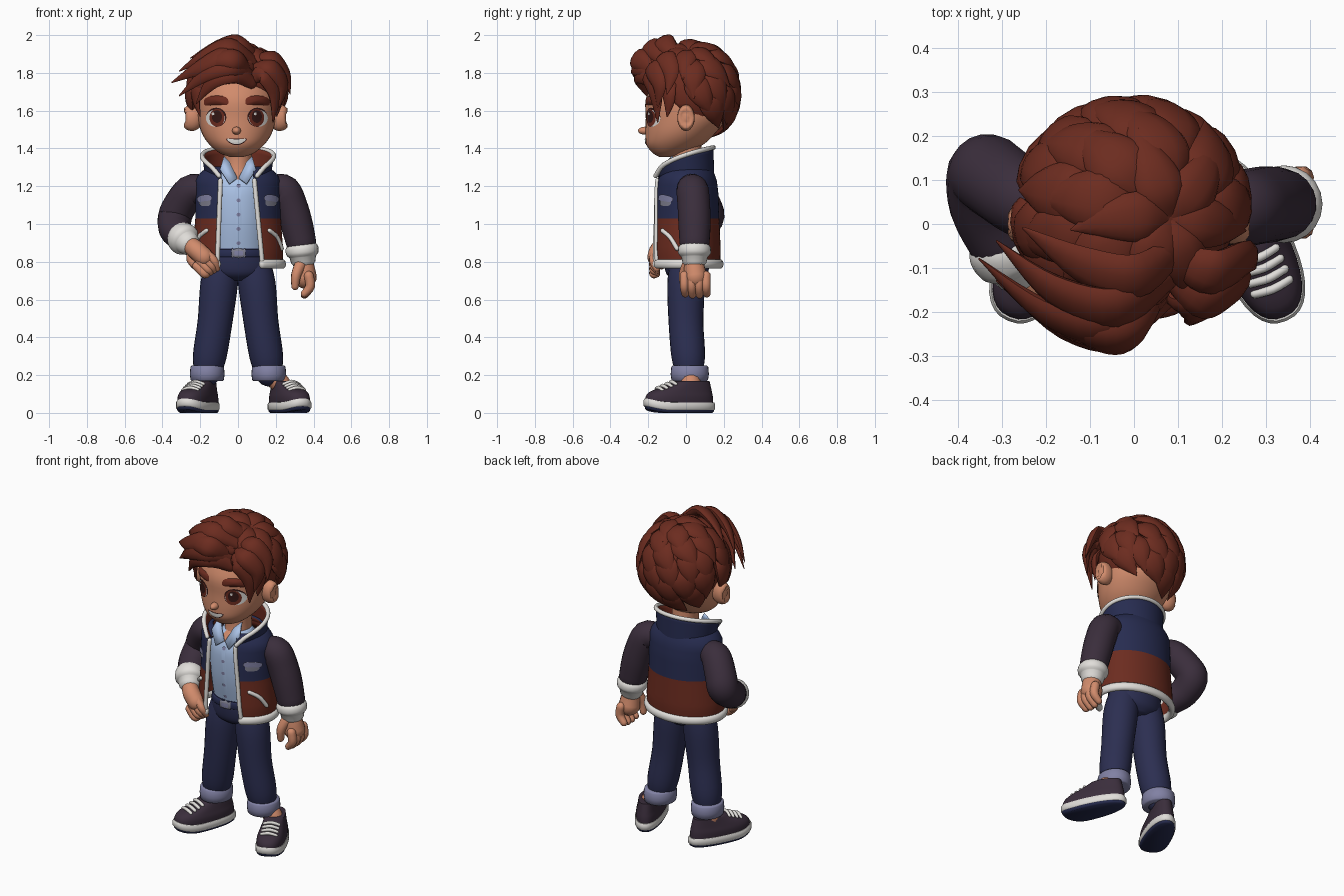
import bpy, bmesh, math, random
from math import sin, cos, pi, radians
from mathutils import Vector, Matrix
from mathutils.bvhtree import BVHTree

random.seed(4)
if bpy.data.objects.get("Cube"):
    bpy.data.objects.remove(bpy.data.objects["Cube"])


def material(name, rgb):
    m = bpy.data.materials.new(name)
    m.use_nodes = True
    m.diffuse_color = (*rgb, 1)
    m.node_tree.nodes["Principled BSDF"].inputs["Base Color"].default_value = (*rgb, 1)
    return m


rust = material("rust", (.15, .025, .014))
skin = material("skin", (.64, .26, .15))
navy = material("navy", (.02, .025, .08))
denim = material("denim", (.025, .028, .083))
plum = material("plum", (.043, .027, .045))
white = material("warm white", (.75, .73, .7))
blue = material("shirt blue", (.42, .56, .82))
lavender = material("lavender", (.22, .22, .37))
dark = material("dark brown", (.035, .009, .008))
grey = material("grey", (.2, .2, .26))


def build(name, verts, faces, mats, fix=True):
    me = bpy.data.meshes.new(name)
    me.from_pydata([tuple(v) for v in verts], [], faces)
    for m in mats if isinstance(mats, list) else [mats]:
        me.materials.append(m)
    if fix:
        bm = bmesh.new()
        bm.from_mesh(me)
        bmesh.ops.recalc_face_normals(bm, faces=bm.faces)
        bm.to_mesh(me)
        bm.free()
    me.shade_smooth()
    me.set_sharp_from_angle(angle=radians(55))
    ob = bpy.data.objects.new(name, me)
    bpy.context.collection.objects.link(ob)
    return ob


def grid(name, rows, mats, wrap=True):
    n, m = len(rows[0]), len(rows)
    faces = [(j*n + i, j*n + (i+1) % n, (j+1)*n + (i+1) % n, (j+1)*n + i)
             for j in range(m-1) for i in range(n if wrap else n-1)]
    if wrap:
        faces += [list(range(n))[::-1], list(range((m-1)*n, m*n))]
    return build(name, [p for r in rows for p in r], faces, mats, wrap)


def spline(keys, steps):
    P = [Vector(k) for k in keys]
    out = []
    for i in range(len(P)-1):
        a, b, c, d = P[max(i-1, 0)], P[i], P[i+1], P[min(i+2, len(P)-1)]
        for s in range(steps):
            t = s/steps
            out.append(.5*(2*b + (c-a)*t + (2*a-5*b+4*c-d)*t*t + (3*b-a-3*c+d)*t**3))
    return out + [P[-1]]


def tube(name, pts, radii, mat, n=14, flat=1, steps=4, hub=None):
    """Round-ended tube along a smooth path; hub sets which way flat tubes face."""
    if not isinstance(radii, (list, tuple)):
        radii = [radii]*len(pts)
    path = [(p.xyz, max(p.w, .001)) for p in spline([(*p, r) for p, r in zip(pts, radii)], steps)]
    for end in (0, -1):
        (p, r), q = path[end], path[1 if end == 0 else -2][0]
        d = (p - q).normalized()
        dome = [(p + d*r*k, r*math.sqrt(1-k*k)) for k in (.4, .75, .93, .99)]
        path = dome[::-1] + path if end == 0 else path + dome
    rows, up = [], None
    for i, (p, r) in enumerate(path):
        t = (path[min(i+1, len(path)-1)][0] - path[max(i-1, 0)][0]).normalized()
        if hub:
            up = p - hub
        elif up is None:
            up = Vector((0, 0, 1)) if abs(t.z) < .9 else Vector((0, -1, 0))
        up = (up - t*up.dot(t)).normalized()
        side = t.cross(up)
        rows.append([p + side*r*cos(a) + up*r*flat*sin(a) for a in (2*pi*k/n for k in range(n))])
    return grid(name, rows, mat)


def loft(name, rings, mat, n=32, cx=0, steps=4):
    """Stack of ellipses given as (z, cy, rx, ry)."""
    return grid(name, [[(cx + rx*cos(2*pi*k/n), cy + ry*sin(2*pi*k/n), z) for k in range(n)]
                       for z, cy, rx, ry in spline(rings, steps)], mat)


def ball(name, loc, size, mat):
    rows = [[Vector((loc[0] + size[0]*sin(a)*cos(b), loc[1] + size[1]*sin(a)*sin(b), loc[2] + size[2]*cos(a)))
             for b in (2*pi*k/20 for k in range(20))] for a in (.02 + (pi-.04)*j/12 for j in range(13))]
    return grid(name, rows, mat)


def patch(name, target, cx, cz, rx, rz, mat, off=.004, tilt=0, bend=0, dome=0, box=1):
    """Thin plate laid on the front of a target."""
    me = target.data
    tree = BVHTree.FromPolygons([v.co for v in me.vertices], [tuple(p.vertices) for p in me.polygons])
    verts, n, m = [], 24, 5
    for j in range(m):
        f = max(j/(m-1), .02)
        for k in range(n):
            a = 2*pi*k/n
            c, s = (math.copysign(abs(v)**box, v)*f for v in (cos(a), sin(a)))
            x, z = rx*c, rz*s + bend*c*c
            x, z = cx + x*cos(tilt) - z*sin(tilt), cz + x*sin(tilt) + z*cos(tilt)
            hit, nor, _, _ = tree.ray_cast(Vector((x, -1, z)), Vector((0, 1, 0)))
            if hit is None:
                hit, nor, _, _ = tree.find_nearest(Vector((x, -.2, z)))
            nor = nor if nor.y < 0 else -nor
            verts.append(hit + nor*(off + dome*(1-f*f)))
    faces = [(j*n+i, (j+1)*n+i, (j+1)*n+(i+1) % n, j*n+(i+1) % n) for j in range(m-1) for i in range(n)]
    return build(name, verts, faces + [list(range(n))], mat, False)


# Head, neck, ears and nose
head = loft("head", [(1.355, -.1, .035, .04), (1.375, -.09, .09, .085), (1.42, -.06, .145, .15),
                     (1.48, -.03, .185, .185), (1.56, 0, .207, .213), (1.66, 0, .21, .213),
                     (1.76, .02, .195, .19), (1.86, .02, .14, .14), (1.9, .02, .05, .05)], skin, 40, -.006)
loft("neck", [(1.24, 0, .075, .09), (1.33, .005, .073, .08), (1.43, 0, .08, .08)], skin)
ball("nose", (-.008, -.218, 1.494), (.023, .036, .021), skin)
for s, side in ((1, "left"), (-1, "right")):
    ear = ball(side + "_ear", (s*.232 - .012, 0, 1.562), (.06, .046, .07), skin)
    for v in ear.data.vertices:
        if s*(v.co.x + .012) > .25 and (v.co.y/.046)**2 + ((v.co.z - 1.562)/.07)**2 < .4:
            v.co.x -= s*.025
    # Eyes and brows
    x = s*.108 - .006
    patch(side + "_eye_rim", head, x, 1.565, .053, .051, dark, .002)
    patch(side + "_eye_white", head, x + s*.003, 1.56, .05, .045, white, .004)
    patch(side + "_iris", head, x - s*.006, 1.563, .039, .047, rust, .006)
    patch(side + "_pupil", head, x - s*.006, 1.569, .026, .034, dark, .007)
    patch(side + "_eye_glint", head, x - .014, 1.584, .007, .008, white, .008)
    patch(side + "_brow", head, x, 1.655, .064, .024, rust, .004, -s*.03, -.01, .012, .6)
patch("lips", head, -.008, 1.435, .054, .017, dark, .002, 0, .014)
patch("teeth", head, -.008, 1.436, .049, .012, white, .004, 0, .013)

# Hair: a cap cut along the hairline, then overlapping locks
hub, size = Vector((-.005, .03, 1.70)), Vector((.235, .225, .245))
cap = ball("hair_cap", hub, size, rust)
bm = bmesh.new()
bm.from_mesh(cap.data)
cut = bmesh.ops.bisect_plane(bm, geom=bm.verts[:] + bm.edges[:] + bm.faces[:], plane_co=(0, 0, 1.585),
                             plane_no=(0, .9, 1), clear_inner=True)
bmesh.ops.holes_fill(bm, edges=[e for e in bm.edges if e.is_boundary])
bm.to_mesh(cap.data)
bm.free()
axis = Vector((.38, -.08, .92)).normalized()
u = axis.orthogonal().normalized()
w = axis.cross(u)
for tip, count in ((42, 6), (64, 9), (86, 12), (108, 13), (130, 11), (151, 9)):
    spread = 2*pi*sin(radians(tip - 20))*.24/count*.6
    turn = random.random()
    for k in range(count):
        phi = 2*pi*(k + turn + random.uniform(-.18, .18))/count
        swirl = random.uniform(-.1, .25)
        pts = []
        for back, lift in ((44, .95), (26, 1.02), (8, 1.08), (-11, 1.15)):
            th = radians(max(tip - back, 1))
            p = phi + swirl*(26 - back)/37
            d = axis*cos(th) + (u*cos(p) + w*sin(p))*sin(th)
            pts.append(hub + Vector(a*b for a, b in zip(d, size))*lift)
        end = pts[-1]
        if end.z < 1.55 - .9*end.y or (end.y < -.1 and end.z < 1.76):
            continue
        tube("hair_lock", pts, [spread*.4, spread, spread*.78, .003], rust, 10, .42, 4, hub)
fringe = [[(.07, -.18, 1.75), (-.02, -.235, 1.8), (-.13, -.235, 1.76), (-.22, -.17, 1.64)],
          [(.06, -.17, 1.79), (-.03, -.25, 1.84), (-.16, -.235, 1.8), (-.31, -.13, 1.68)],
          [(.06, -.15, 1.84), (-.06, -.235, 1.89), (-.2, -.2, 1.83), (-.35, -.08, 1.75)],
          [(.08, -.12, 1.87), (-.04, -.19, 1.94), (-.18, -.15, 1.89), (-.31, -.04, 1.81)],
          [(.09, -.06, 1.9), (0, -.12, 1.965), (-.12, -.09, 1.94), (-.25, -.01, 1.88)],
          [(.05, -.17, 1.8), (-.01, -.25, 1.87), (-.1, -.25, 1.87), (-.22, -.19, 1.81)],
          [(.09, -.17, 1.78), (.14, -.19, 1.79), (.195, -.16, 1.69), (.185, -.15, 1.54)],
          [(.1, -.13, 1.84), (.17, -.17, 1.83), (.235, -.14, 1.74), (.22, -.15, 1.62)],
          [(.1, -.08, 1.88), (.18, -.11, 1.88), (.25, -.08, 1.8), (.275, -.1, 1.69)],
          [(-.17, -.1, 1.78), (-.215, -.11, 1.72), (-.22, -.11, 1.65), (-.2, -.125, 1.57)],
          [(.18, -.08, 1.75), (.21, -.09, 1.7), (.215, -.09, 1.64), (.205, -.1, 1.57)]]
for i, pts in enumerate(fringe):
    tube("fringe_lock", pts, [.035, .058, .046, .004] if i < 9 else [.03, .04, .03, .004], rust, 10, .5, 5, hub)

# Shirt
shirt = loft("shirt", [(.84, .01, .15, .12), (1, 0, .16, .14), (1.15, 0, .165, .145), (1.22, 0, .15, .128),
                       (1.26, 0, .105, .1), (1.29, 0, .08, .075)], blue)
patch("shirt_placket", shirt, .003, 1.04, .016, .17, blue, .004, box=.3)
for k in range(5):
    patch("shirt_button", shirt, .003, .9 + k*.075, .01, .01, lavender, .008)
patch("open_neck", shirt, .002, 1.262, .032, .03, skin, .005)
for s, side in ((1, "left"), (-1, "right")):
    flap = build(side + "_shirt_collar", [(s*.075, -.075, 1.36), (s*.045, -.105, 1.33), (s*.004, -.135, 1.245),
                                          (s*.045, -.16, 1.215), (s*.095, -.125, 1.29)], [(0, 1, 2, 3, 4)], blue)
    flap.modifiers.new("thickness", "SOLIDIFY").thickness = .012

# Open jacket: navy above, rust below
SHAPE = [(.78, .235, .18), (.86, .24, .184), (1.03, .226, .176), (1.16, .225, .172),
         (1.23, .225, .163), (1.27, .205, .15), (1.32, .13, .125)]


def shell(z):
    for a, b in zip(SHAPE, SHAPE[1:]):
        if z <= b[0]:
            f = (z - a[0])/(b[0] - a[0])
            return a[1] + (b[1]-a[1])*f, a[2] + (b[2]-a[2])*f


def on_jacket(t, z):
    rx, ry = shell(z)
    return Vector((rx*sin(t), -ry*cos(t), z))


def opening(z):
    k, rx = (1.3 - z)/.52, shell(z)[0]
    return math.asin((.08 + .05*k)/rx), 2*pi - math.asin((.09 + .02*k)/rx)


def sweep(z, n=48):
    a, b = opening(z)
    return [on_jacket(a + (b-a)*i/n, z) for i in range(n+1)]


levels = [.78 + .025*k for k in range(22)]
jacket = grid("jacket", [sweep(z) for z in levels], [navy, rust], False)
for p in jacket.data.polygons:
    p.material_index = int(p.center.z < 1.03)
tube("jacket_hem", sweep(.788, 30), .019, white, 10, 1.35, 2)
for i, side in enumerate(("left", "right")):
    tube(side + "_front_trim", [on_jacket(opening(z)[i], z) for z in levels[:20:2]], .0125, white, 10)
    s = 1 - 2*i
    tube(side + "_pocket_trim", [on_jacket(s*radians(a), z) for a, z in ((46, .965), (62, .93), (75, .87))],
         .012, white, 10)
    patch(side + "_chest_pocket", jacket, s*.172, 1.118, .03, .024, grey, .005, box=.6)
    patch(side + "_chest_flap", jacket, s*.172, 1.138, .038, .017, lavender, .009, -s*.15, -.006, box=.6)

# Standing collar, rust inside
rows = []
for j in range(7):
    f, row = j/6, []
    for i in range(41):
        rim = 1.255 + .15*max(sin(pi*i/40), 0)**.65
        t = radians(32 + 296*i/40)
        row.append(Vector(((.172 + .018*f)*sin(t), -.02*f - (.15 + .015*f)*cos(t), 1.235 + (rim - 1.235)*f)))
    rows.append(row)
collar = grid("jacket_collar", rows, [navy, rust], False)
tube("collar_trim", rows[-1][::2], .0125, white, 10, 1, 2)
for ob in (jacket, collar):
    mod = ob.modifiers.new("lining", "SOLIDIFY")
    mod.thickness, mod.offset, mod.material_offset = .012, -1, 1

# Arms: left hangs, right rests on the hip
tube("left_sleeve", [(.19, .03, 1.185), (.245, .035, 1.175), (.283, .042, 1.09), (.31, .045, 1), (.335, .045, .9)],
     [.075, .086, .087, .086, .08], plum, 20)
tube("left_cuff", [(.335, .045, .9), (.338, .045, .875), (.341, .045, .845), (.343, .045, .825)],
     [.068, .086, .086, .07], white, 20)
tube("left_palm", [(.342, .045, .83), (.35, .045, .77), (.355, .05, .72)], [.045, .055, .062], skin, 16)
for k in range(4):
    y = -.008 + k*.038
    tube("left_finger", [(.375, y, .725), (.382, y, .67), (.352, y + .004, .622 + .006*abs(k - 1.5))],
         [.026, .025, .02], skin, 10)
tube("left_thumb", [(.33, .01, .785), (.308, -.012, .73), (.302, -.01, .67)], [.032, .027, .02], skin, 10)
tube("right_sleeve", [(-.19, .03, 1.185), (-.25, .055, 1.175), (-.312, .1, 1.09), (-.335, .11, 1.03),
                      (-.333, .04, .97), (-.3, -.035, .935)], [.075, .086, .09, .09, .085, .078], plum, 20)
tube("right_cuff", [(-.308, -.025, .938), (-.298, -.045, .93), (-.28, -.075, .912), (-.27, -.09, .902)],
     [.066, .084, .084, .066], white, 20)
tube("right_palm", [(-.265, -.1, .9), (-.225, -.14, .865), (-.18, -.155, .825)], [.042, .05, .05], skin, 16)
for k in range(4):
    x, z = -.152 - .017*k, .845 - .023*k
    tube("right_finger", [(x - .015, -.165, z), (x + .025, -.172, z - .04), (x + .04, -.155, z - .08 + .013*k)],
         [.024, .023, .018], skin, 10)
tube("right_thumb", [(-.245, -.12, .86), (-.25, -.12, .81), (-.225, -.13, .775)], [.025, .022, .016], skin, 10)

# Jeans and belt
loft("jeans_seat", [(.7, .01, .06, .07), (.735, .005, .15, .108), (.8, .005, .165, .122), (.87, .005, .15, .122)], denim)
belt = loft("belt", [(.825, .005, .158, .128), (.83, .005, .163, .132), (.86, .005, .158, .132), (.865, .005, .154, .126)],
            navy, steps=2)
patch("buckle", belt, .003, .845, .036, .026, grey, .008, box=.4)
patch("buckle_hole", belt, .003, .845, .022, .012, lavender, .011, box=.4)


def outline(z, front, back, half, place, spring=0, n=36):
    """Shoe outline at one height, wider at the toe."""
    row = []
    for k in range(n):
        c, s = (math.copysign(abs(v)**.85, v) for v in (cos(2*pi*k/n), sin(2*pi*k/n)))
        y = (front + back)/2 + (back - front)/2*s
        row.append(place @ Vector((half*c*(1 - .13*s), y, z + spring*max(0, (-y - .08)/.12)**2)))
    return row


for s, side, foot in ((1, "left", .265), (-1, "right", -.205)):
    # Legs with turned-up cuffs
    tube(side + "_leg", [(s*.08, .005, .8), (s*.1, 0, .68), (s*.122, 0, .48), (s*.15, .012, .3), (s*.163, .018, .21)],
         [.088, .099, .092, .089, .07], denim, 24)
    grid(side + "_jeans_cuff", [[(s*.163 + r*cos(2*pi*k/28), .02 + r*1.1*sin(2*pi*k/28), z) for k in range(28)]
                                for z, r in ((.168, .08), (.174, .088), (.205, .092), (.242, .089), (.25, .083))], lavender)
    tube(side + "_ankle", [(s*.163, .02, .21), (foot*.5 + s*.087, .025, .16), (foot - s*.03, .025, .13)], .054, skin)
    # Shoes
    place = Matrix.Translation((foot, -.03, 0)) @ Matrix.Rotation(s*radians(23), 4, "Z")
    grid(side + "_tread", [outline(*r, place, .02) for r in
                           ((0, -.19, .18, .07), (.006, -.197, .188, .077), (.016, -.2, .19, .08))], navy)
    grid(side + "_sole", [outline(*r, place, .02) for r in
                          ((.014, -.198, .188, .079), (.02, -.206, .196, .084), (.045, -.206, .196, .084),
                           (.056, -.2, .19, .079))], white)
    rings = spline([(.05, -.196, .185, .077), (.085, -.194, .183, .077), (.112, -.17, .178, .07),
                    (.138, -.1, .172, .062), (.168, -.03, .165, .054)], 3)
    grid(side + "_shoe", [outline(*r, place) for r in rings], plum)
    for k in range(4):
        y, z = -.128 + .026*k, .134 + .0105*k
        tube(side + "_lace", [place @ Vector(p) for p in ((-.042, y + .006, z - .013), (0, y, z), (.042, y + .006, z - .013))],
             .01, white, 8)
